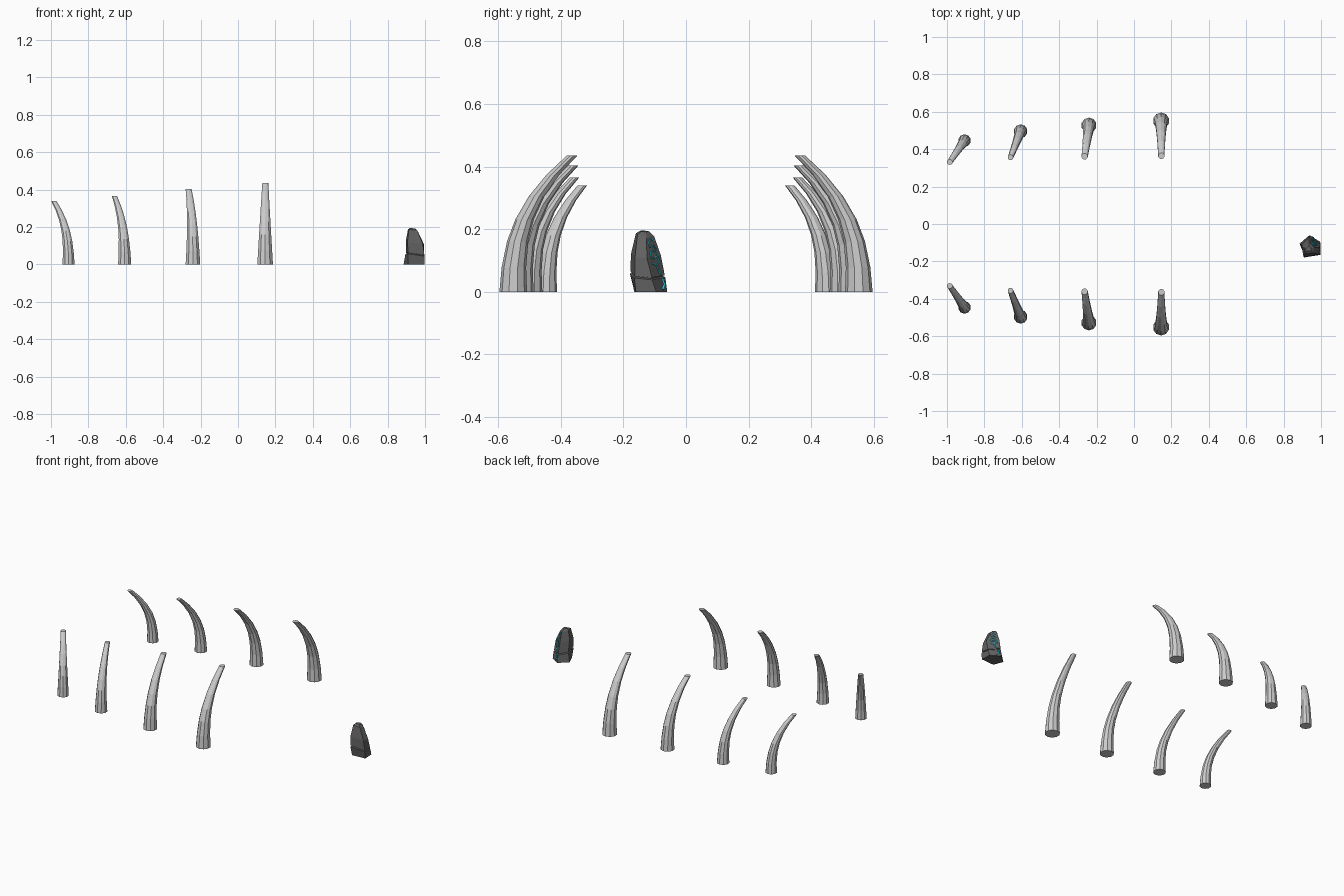
import bpy, bmesh, math
from mathutils import Vector

if "Cube" in bpy.data.objects:
    bpy.data.objects.remove(bpy.data.objects["Cube"])


def loft(name, rings):
    """Flat-shaded solid skinned through rings of equal point count."""
    bm = bmesh.new()
    vr = [[bm.verts.new(p) for p in ring] for ring in rings]
    n = len(vr[0])
    for a, b in zip(vr, vr[1:]):
        for i in range(n):
            j = (i + 1) % n
            bm.faces.new((a[i], a[j], b[j], b[i]))
    bm.faces.new(vr[0])
    bm.faces.new(vr[-1])
    bmesh.ops.recalc_face_normals(bm, faces=bm.faces)
    me = bpy.data.meshes.new(name)
    bm.to_mesh(me)
    bm.free()
    ob = bpy.data.objects.new(name, me)
    bpy.context.collection.objects.link(ob)
    return ob


def material(name, rgb):
    m = bpy.data.materials.new(name)
    m.diffuse_color = (*rgb, 1)
    m.use_nodes = True
    m.node_tree.nodes["Principled BSDF"].inputs["Base Color"].default_value = m.diffuse_color
    return m


# Ribs: horizontal rings that taper and lean inward; mirrored across y
SIDES = 10
STEPS = (0, .18, .37, .53, .70, .86, 1)


def rib(name, base, tip, height, r0, r1, side):
    rings = []
    for t in STEPS:
        lean = t ** 2.6
        cx = base[0] + (tip[0] - base[0]) * lean
        cy = base[1] + (tip[1] - base[1]) * lean
        r = r0 + (r1 - r0) * t
        rings.append([(cx + r * math.sin(2 * math.pi * i / SIDES),
                       side * (cy + r * math.cos(2 * math.pi * i / SIDES)),
                       height * t) for i in range(SIDES)])
    return loft(name, rings)


ribs = [((.145, .552), (.146, .364), .435, .044, .017),
        ((-.241, .528), (-.264, .361), .403, .041, .017),
        ((-.606, .496), (-.660, .356), .365, .037, .015),
        ((-.906, .446), (-.985, .331), .340, .034, .015)]
for k, spec in enumerate(ribs, 1):
    rib(f"rib_back_{k}", *spec, 1)
    rib(f"rib_front_{k}", *spec, -1)

# Standing stone: corners run left, back, right, front right, front left
base = [(.885, -.105, 0), (.938, -.060, 0), (.995, -.095, 0),
        (.998, -.160, 0), (.910, -.165, 0)]
split = [(.895, -.110, .058), (.938, -.066, .050), (.998, -.108, .042),
         (.998, -.165, .048), (.908, -.179, .062)]
waist = [(.898, -.125, .130), (.935, -.080, .115), (.994, -.125, .108),
         (.988, -.163, .110), (.906, -.176, .120)]
crown = [(.909, -.128, .188), (.937, -.102, .178), (.964, -.126, .172),
         (.958, -.155, .183), (.914, -.160, .187)]
peak = [(.918, -.130, .195), (.933, -.118, .193), (.948, -.128, .191),
        (.945, -.143, .193), (.920, -.146, .195)]
dark = material("dark_stone", (.12, .12, .12))


def inset(ring, d):
    c = sum((Vector(p) for p in ring), Vector()) / len(ring)
    return [Vector(p) + Vector((c.x - p[0], c.y - p[1], 0)).normalized() * d
            for p in ring]


lower = [Vector(p) - Vector((0, 0, .004)) for p in split]
upper = [Vector(p) + Vector((0, 0, .003)) for p in inset(split, .002)]
foot = loft("stone_base", [base, lower, inset(split, .007), inset(upper, .005)])
body = loft("stone_body", [inset(upper, .006), upper, waist, crown, peak])
for ob in (foot, body):
    ob.data.materials.append(dark)

# Glowing carved lines on the back-right face
glow = material("glow", (.02, .6, .75))


def on_face(lo, hi, u, v):
    a = Vector(lo[1]).lerp(Vector(lo[2]), u)
    b = Vector(hi[1]).lerp(Vector(hi[2]), u)
    return a.lerp(b, v)


def carving(name, lo, hi, uv, closed=False, width=.0026):
    cu = bpy.data.curves.new(name, 'CURVE')
    cu.dimensions = '3D'
    cu.bevel_depth = width
    cu.bevel_resolution = 0
    cu.use_fill_caps = True
    sp = cu.splines.new('POLY')
    sp.points.add(len(uv) - 1)
    for p, (u, v) in zip(sp.points, uv):
        p.co = (*on_face(lo, hi, u, v), 1)
    sp.use_cyclic_u = closed
    cu.materials.append(glow)
    bpy.context.collection.objects.link(bpy.data.objects.new(name, cu))


circle = [(.52 + .22 * math.cos(a), .12 + .20 * math.sin(a))
          for a in (i * math.pi / 4 for i in range(8))]
carving("carved_ring", waist, crown, circle, True)
carving("carved_hook", waist, crown,
        [(.2, .3), (.35, .55), (.7, .5), (.8, .75), (.5, .92), (.25, .75)])
carving("carved_stem", upper, waist, [(.25, .98), (.2, .7), (.45, .55), (.75, .7)])
carving("carved_branch", upper, waist, [(.45, .55), (.4, .2), (.2, .05)])
carving("carved_foot", base, split, [(.25, .9), (.15, .5), (.35, .15)], width=.005)
